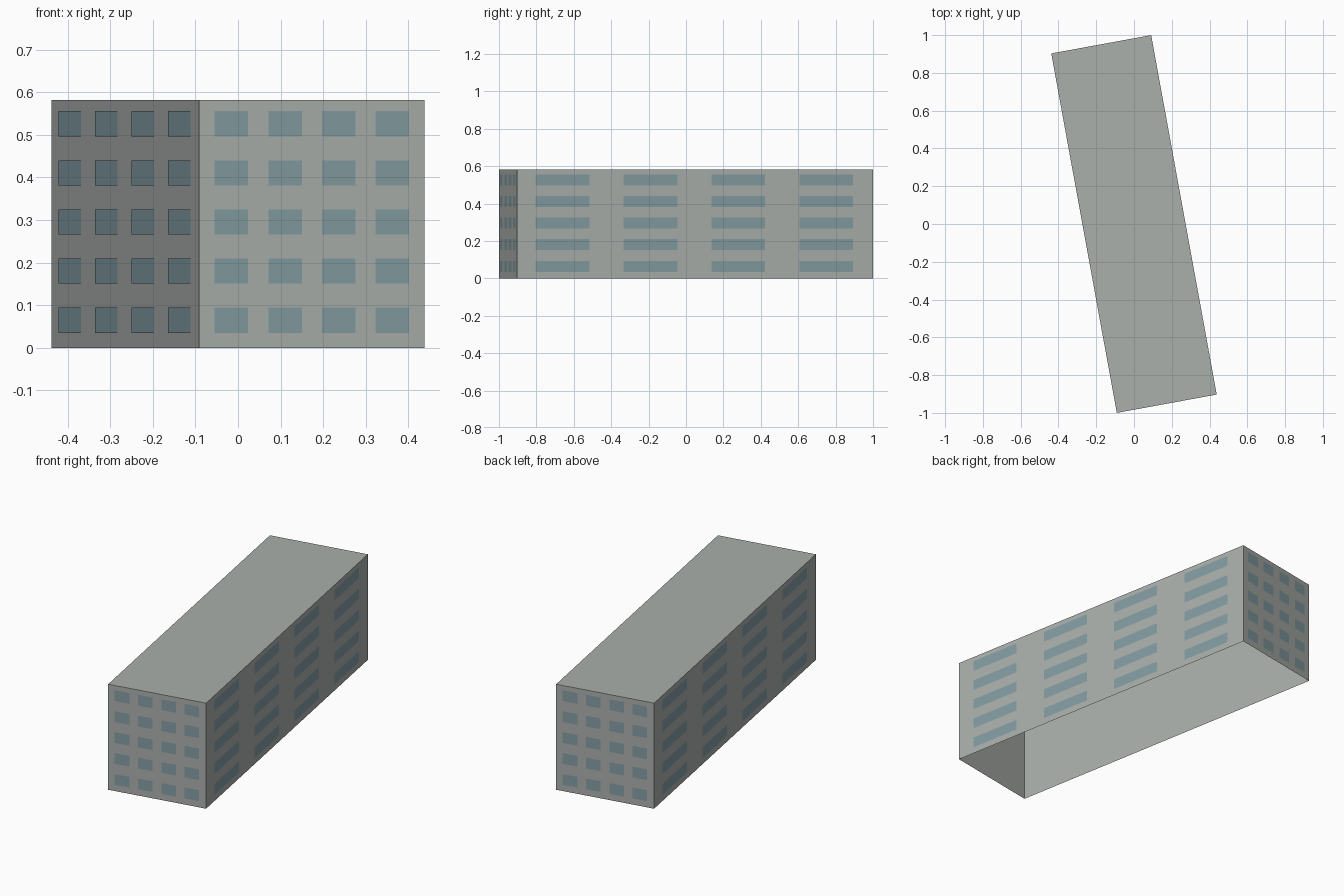
import bpy, bmesh
from mathutils import Vector

if "Cube" in bpy.data.objects:
    bpy.data.objects.remove(bpy.data.objects["Cube"])

HEIGHT = 0.581
# wall corners, counter-clockwise from above
CORNERS = [Vector(p) for p in ((-0.091, -1, 0), (0.438, -0.903, 0),
                               (0.091, 1, 0), (-0.438, 0.903, 0))]
UP = Vector((0, 0, 1))


def material(name, colour):
    m = bpy.data.materials.new(name)
    m.diffuse_color = (*colour, 1)
    m.use_nodes = True
    m.node_tree.nodes["Principled BSDF"].inputs["Base Color"].default_value = m.diffuse_color
    return m


def add_object(name, bm, mat):
    mesh = bpy.data.meshes.new(name)
    bm.to_mesh(mesh)
    bm.free()
    mesh.materials.append(mat)
    obj = bpy.data.objects.new(name, mesh)
    bpy.context.collection.objects.link(obj)
    return obj


concrete = material("concrete_grey", (0.405, 0.432, 0.408))
glass = material("window_blue", (0.230, 0.335, 0.365))

# Building shell: four walls and a flat roof, open underneath
bm = bmesh.new()
low = [bm.verts.new(c) for c in CORNERS]
high = [bm.verts.new(c + UP * HEIGHT) for c in CORNERS]
for i in range(4):
    j = (i + 1) % 4
    bm.faces.new((low[i], low[j], high[j], high[i]))
bm.faces.new(high)
add_object("building_shell", bm, concrete)

# Windows: a grid of 4 columns by 5 rows of thin panes on each wall
wall_names = ("front", "right", "back", "left")
for i, name in enumerate(wall_names):
    a, b = CORNERS[i], CORNERS[(i + 1) % 4]
    along = b - a
    out = along.cross(UP).normalized() * 0.0012
    # first column start, column spacing and pane width, as parts of the wall
    start, step, width = (0.068, 0.238, 0.149) if i % 2 == 0 else (0.052, 0.247, 0.151)
    bm = bmesh.new()
    for col in range(4):
        u = start + col * step
        for row in range(5):
            z = 0.035 + row * 0.1153
            bm.faces.new([bm.verts.new(a + along * s + UP * h + out) for s, h in
                          ((u, z), (u + width, z), (u + width, z + 0.059), (u, z + 0.059))])
    add_object(name + "_windows", bm, glass)
